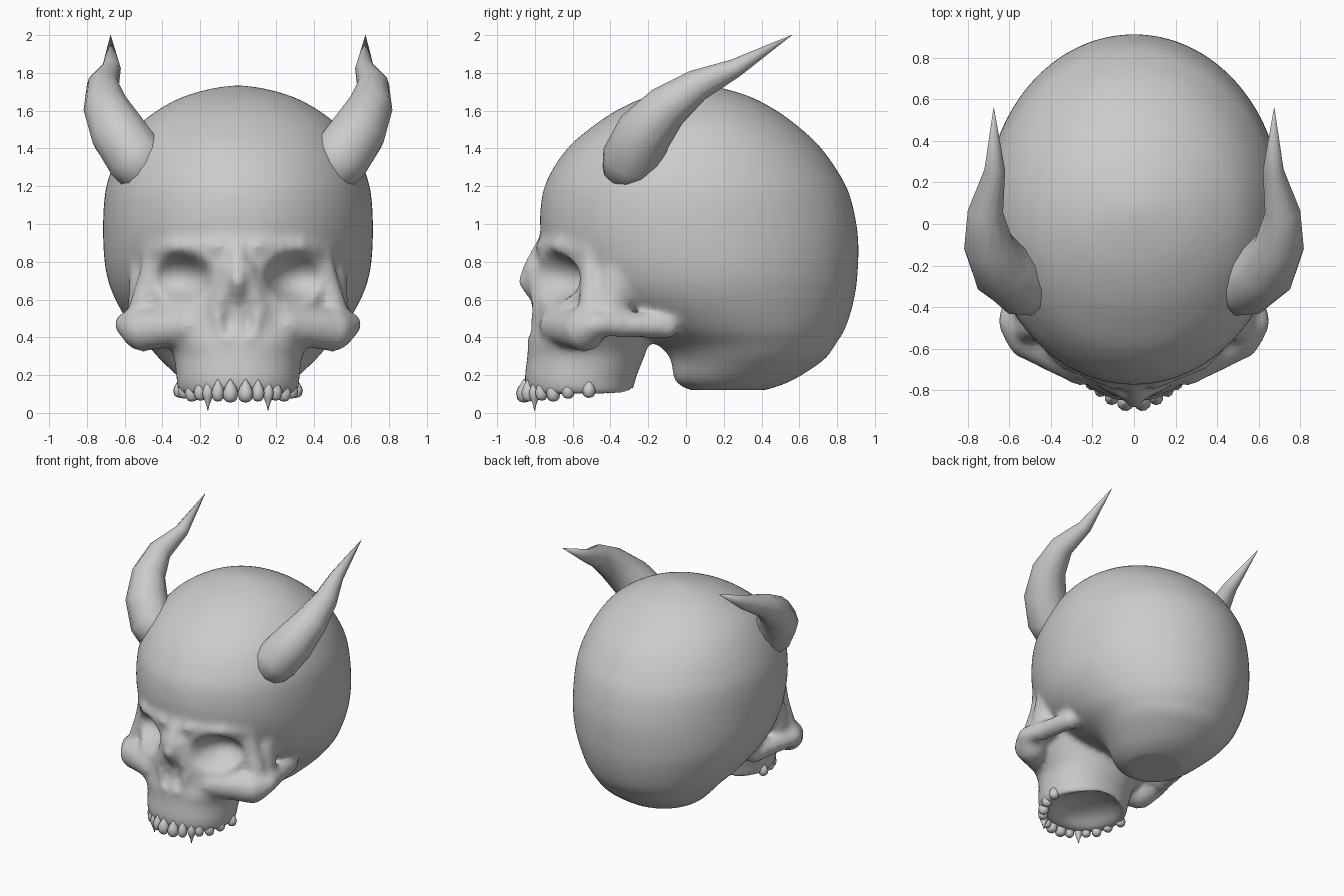
import bpy, bmesh
from math import sin, cos, pi, radians, copysign, sqrt
from mathutils import Vector, Matrix

if "Cube" in bpy.data.objects:
    bpy.data.objects.remove(bpy.data.objects["Cube"])


def finish(name, bm):
    bmesh.ops.recalc_face_normals(bm, faces=bm.faces)
    me = bpy.data.meshes.new(name)
    bm.to_mesh(me)
    bm.free()
    for p in me.polygons:
        p.use_smooth = True
    ob = bpy.data.objects.new(name, me)
    bpy.context.collection.objects.link(ob)
    return ob


def loft(bm, rings):
    """Skin a list of closed rings and cap both ends."""
    rows = [[bm.verts.new(p) for p in ring] for ring in rings]
    n = len(rows[0])
    for a, b in zip(rows, rows[1:]):
        for i in range(n):
            j = (i + 1) % n
            bm.faces.new((a[i], a[j], b[j], b[i]))
    bm.faces.new(rows[0][::-1])
    bm.faces.new(rows[-1])


def refine(table, steps=4):
    """Smooth curve through the rows of a table (Catmull-Rom)."""
    v = [Vector(r) for r in table]
    v = [v[0]] + v + [v[-1]]
    out = []
    for a, b, c, d in zip(v, v[1:], v[2:], v[3:]):
        for k in range(steps):
            t = k / steps
            out.append(b + .5 * t * (c - a + t * (2 * a - 5 * b + 4 * c - d
                                                  + t * (3 * (b - c) + d - a))))
    return out + [v[-1]]


def level_rings(table, n=64, power=2.0):
    """Horizontal superellipse rings from (z, front y, back y, half width)."""
    def c(v):
        return copysign(abs(v) ** (2 / power), v)
    return [[Vector((w * c(cos(2 * pi * i / n)),
                     (f + b) / 2 + (b - f) / 2 * c(sin(2 * pi * i / n)), z))
             for i in range(n)] for z, f, b, w in refine(table)]


def ridge(bm, pts, sides=(1, -1)):
    """Bony ridge: overlapping balls along (x, y, z, radius) points."""
    for s in sides:
        for a, b in zip(pts, pts[1:]):
            for k in range(5):
                x, y, z, r = Vector(a).lerp(Vector(b), k / 4)
                m = Matrix.Translation((s * x, y, z))
                bmesh.ops.create_icosphere(bm, subdivisions=2, radius=r, matrix=m)


# Cranium
bm = bmesh.new()
loft(bm, level_rings([
    (.12, .02, .42, .2), (.17, -.06, .56, .29), (.28, -.08, .73, .41),
    (.36, -.15, .79, .48), (.45, -.35, .845, .56), (.6, -.59, .89, .65),
    (.75, -.7, .91, .7), (.95, -.77, .91, .715), (1.16, -.76, .865, .705),
    (1.3, -.7, .79, .665), (1.42, -.61, .7, .605), (1.52, -.49, .59, .53),
    (1.6, -.37, .48, .43), (1.67, -.22, .35, .3), (1.715, -.06, .21, .15),
    (1.735, .06, .1, .02)]))

# Upper jaw and middle of the face
loft(bm, level_rings([
    (.1, -.835, -.28, .315), (.17, -.855, -.27, .325), (.3, -.84, -.22, .34),
    (.37, -.835, -.2, .38), (.45, -.81, -.18, .43), (.57, -.795, -.1, .46),
    (.7, -.785, 0, .48), (.85, -.785, .1, .5), (.98, -.765, .2, .45)], power=2.1))

# Cheekbones, side walls of the eye sockets, brows and nose
ridge(bm, [(.26, -.68, .46, .1), (.5, -.54, .44, .12), (.595, -.47, .47, .065),
           (.55, -.33, .465, .07), (.51, -.1, .46, .07)])
ridge(bm, [(.52, -.5, .5, .08), (.47, -.5, .7, .065), (.44, -.51, .86, .055)])
ridge(bm, [(.48, -.4, .55, .11), (.48, -.36, .75, .1)])
ridge(bm, [(.45, -.51, .86, .055), (.32, -.65, .88, .06), (.1, -.745, .88, .055)])
ridge(bm, [(.0, -.75, .88, .055), (.0, -.81, .77, .055), (.0, -.855, .695, .04),
           (.0, -.8, .6, .03)], (1,))
ridge(bm, [(.04, -.79, .75, .06), (.11, -.765, .55, .055), (.05, -.8, .4, .05)])
skull = finish("skull", bm)

# Fuse the bone masses into one skin
m = skull.modifiers.new("fuse", 'REMESH')
m.mode = 'VOXEL'
m.voxel_size = .02
graph = bpy.context.evaluated_depsgraph_get()
fused = bpy.data.meshes.new_from_object(skull.evaluated_get(graph))
skull.modifiers.clear()
skull.data = fused

# Press in the palate, eye sockets and nose openings: (centre, size, axis)
hollows = [((0, -.52, .07), (.25, .27, .12), 2)]
for s in (1, -1):
    hollows.append(((s * .345, -.8, .715), (.2, .27, .14), 1))
    hollows.append(((s * .05, -.86, .49), (.045, .08, .09), 1))
for v in fused.vertices:
    for c, size, ax in hollows:
        q = [(v.co[i] - c[i]) / size[i] for i in range(3)]
        if sum(t * t for t in q) < 1:
            rest = sum(q[i] ** 2 for i in range(3) if i != ax)
            v.co[ax] = c[ax] + size[ax] * sqrt(1 - rest)
for p in fused.polygons:
    p.use_smooth = True
m = skull.modifiers.new("soften", 'SMOOTH')
m.factor = .5
m.iterations = 12

# Horns: tapered sweeps curving out, up and back
path = [(.44, -.3, 1.24, .145), (.54, -.285, 1.35, .16), (.635, -.22, 1.485, .15),
        (.7, -.1, 1.62, .12), (.715, .06, 1.735, .085), (.67, .26, 1.825, .05),
        (.675, .56, 2.0, .001)]
for s, side in ((1, "right"), (-1, "left")):
    bm = bmesh.new()
    pts = [Vector((s * p[0], p[1], p[2])) for p in path]
    rings = []
    for i, p in enumerate(pts):
        t = pts[min(i + 1, len(pts) - 1)] - pts[max(i - 1, 0)]
        u = t.cross(Vector((1, 0, 0))).normalized()
        v = t.cross(u).normalized()
        rings.append([p + path[i][3] * (u * cos(a) + v * sin(a))
                      for a in (2 * pi * k / 12 for k in range(12))])
    loft(bm, rings)
    finish("horn_" + side, bm)

# Teeth: (arch angle, tip height, half width), mirrored
teeth = [(7.5, .055, .042), (20, .06, .035), (31, .01, .03), (40, .065, .035),
         (52, .06, .037), (65, .075, .036), (81, .08, .036)]
shape = [(0, .1), (.04, .55), (.15, .85), (.4, 1), (.65, .75), (.85, .35), (1, .05)]
fang = [(0, .02), (.2, .3), (.4, .75), (.55, 1), (.7, .8), (.85, .4), (1, .05)]
bm = bmesh.new()
for s in (1, -1):
    for deg, tip, w in teeth:
        a = radians(deg) * s
        out = Vector((sin(a), -cos(a), 0))
        along = Vector((cos(a), sin(a), 0))
        base = Vector((.31 * sin(a), -.45 - .41 * cos(a), 0))
        rings = []
        for t, r in (fang if tip < .03 else shape):
            c = base + Vector((0, 0, tip + t * (.18 - tip)))
            rings.append([c + w * r * (along * cos(q) + out * 1.05 * sin(q))
                          for q in (2 * pi * k / 10 for k in range(10))])
        loft(bm, rings)
finish("upper_teeth", bm)
